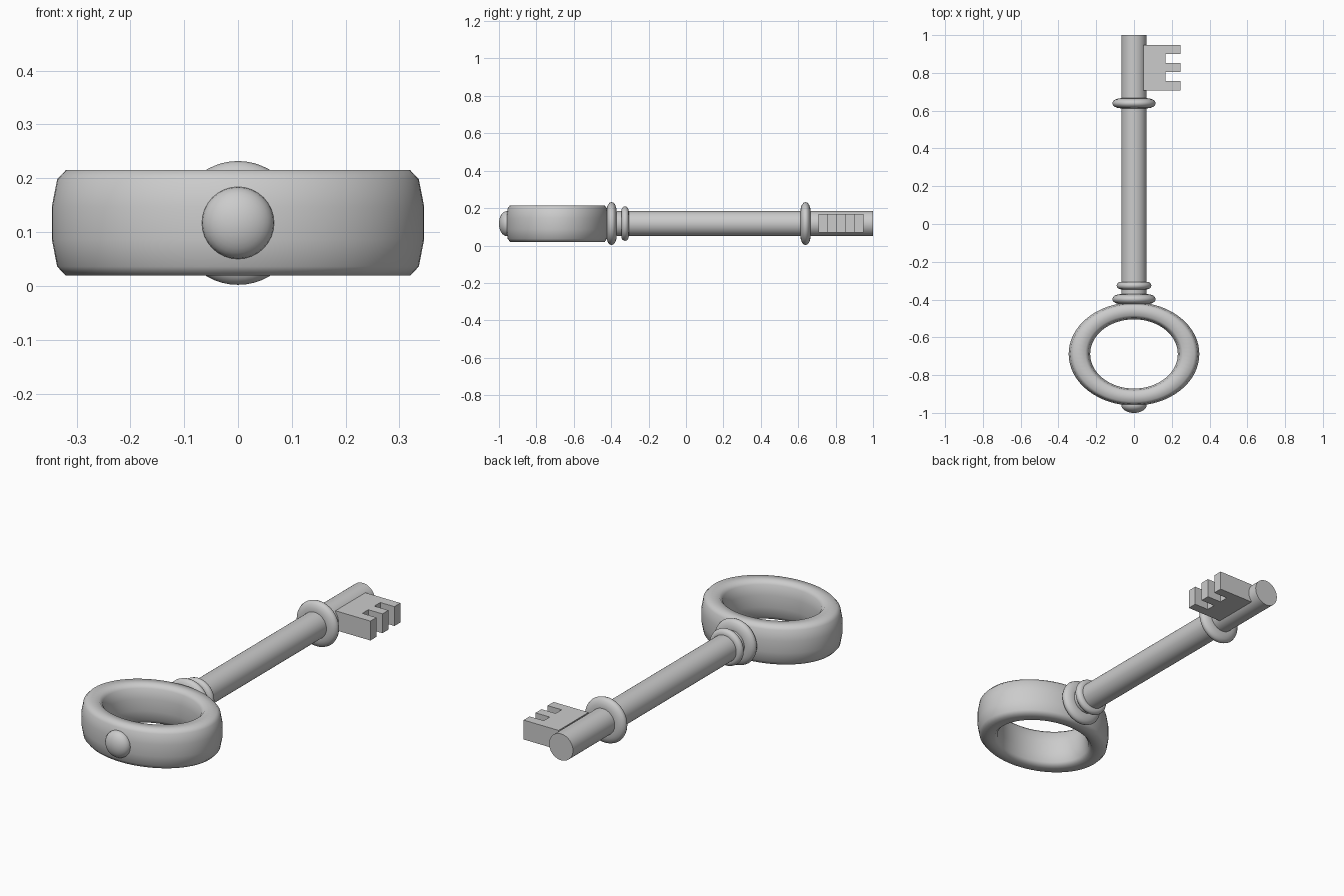
import bpy, bmesh, math
from mathutils import Matrix, Vector

if "Cube" in bpy.data.objects:
    bpy.data.objects.remove(bpy.data.objects["Cube"])

CZ = 0.117  # height of the key's axis


def make(name, bm, smooth=True, angle=40):
    bmesh.ops.recalc_face_normals(bm, faces=bm.faces)
    me = bpy.data.meshes.new(name)
    bm.to_mesh(me)
    bm.free()
    ob = bpy.data.objects.new(name, me)
    bpy.context.collection.objects.link(ob)
    if smooth:
        bpy.ops.object.select_all(action='DESELECT')
        ob.select_set(True)
        bpy.context.view_layer.objects.active = ob
        bpy.ops.object.shade_smooth_by_angle(angle=math.radians(angle))
    return ob


def swept_ring(name, major, section, matrix, segs=48):
    """Closed section (radial offset, height) swept around local z."""
    bm = bmesh.new()
    rings = []
    for i in range(segs):
        a = 2 * math.pi * i / segs
        rings.append([bm.verts.new(matrix @ Vector(((major + r) * math.cos(a),
                      (major + r) * math.sin(a), h))) for r, h in section])
    n = len(section)
    for i in range(segs):
        p, q = rings[i], rings[(i + 1) % segs]
        for j in range(n):
            k = (j + 1) % n
            bm.faces.new((p[j], q[j], q[k], p[k]))
    return make(name, bm, angle=60)


def along_y(y):
    return Matrix.Translation((0, y, CZ)) @ Matrix.Rotation(-math.pi / 2, 4, 'X')


# Oval bow with a tall, rounded-box section
quarter = [(0.057, 0.03), (0.047, 0.081), (0.031, 0.098)]
half = quarter + [(-r, h) for r, h in reversed(quarter)]
section = half + [(r, -h) for r, h in reversed(half)]
swept_ring("bow", 0.289, section,
           Matrix.Translation((0, -0.688, CZ)) @ Matrix.Diagonal((1, 0.79, 1, 1)), 64)

# Shaft
bm = bmesh.new()
bmesh.ops.create_cone(bm, cap_ends=True, segments=40, radius1=0.067, radius2=0.067,
                      depth=1.43, matrix=along_y(0.285))
make("shaft", bm)

# Collars: rounded discs around the shaft
for name, y, radius, width in (("bow_collar", -0.398, 0.115, 0.027),
                               ("small_collar", -0.326, 0.092, 0.02),
                               ("bit_collar", 0.639, 0.115, 0.027)):
    radial = radius - 0.068
    oval = [(radial * math.cos(t * math.pi / 8), width * math.sin(t * math.pi / 8))
            for t in range(16)]
    swept_ring(name, 0.068, oval, along_y(y))

# Flattened ball at the end of the bow
bm = bmesh.new()
bmesh.ops.create_uvsphere(bm, u_segments=32, v_segments=16, radius=0.067,
                          matrix=along_y(-0.958) @ Matrix.Diagonal((1, 1, 0.63, 1)))
make("end_ball", bm)

# Toothed bit: comb outline extruded in z
x_in, x_notch, x_out = 0.05, 0.167, 0.246
y0, step = 0.708, 0.048
outline = [(x_in, y0)]
for i in range(5):
    x = x_out if i % 2 == 0 else x_notch
    outline += [(x, y0 + i * step), (x, y0 + (i + 1) * step)]
outline.append((x_in, y0 + 5 * step))
bm = bmesh.new()
face = bm.faces.new([bm.verts.new((x, y, CZ - 0.047)) for x, y in outline])
geo = bmesh.ops.extrude_face_region(bm, geom=[face])["geom"]
bmesh.ops.translate(bm, vec=(0, 0, 0.098),
                    verts=[v for v in geo if isinstance(v, bmesh.types.BMVert)])
make("bit", bm, smooth=False)
